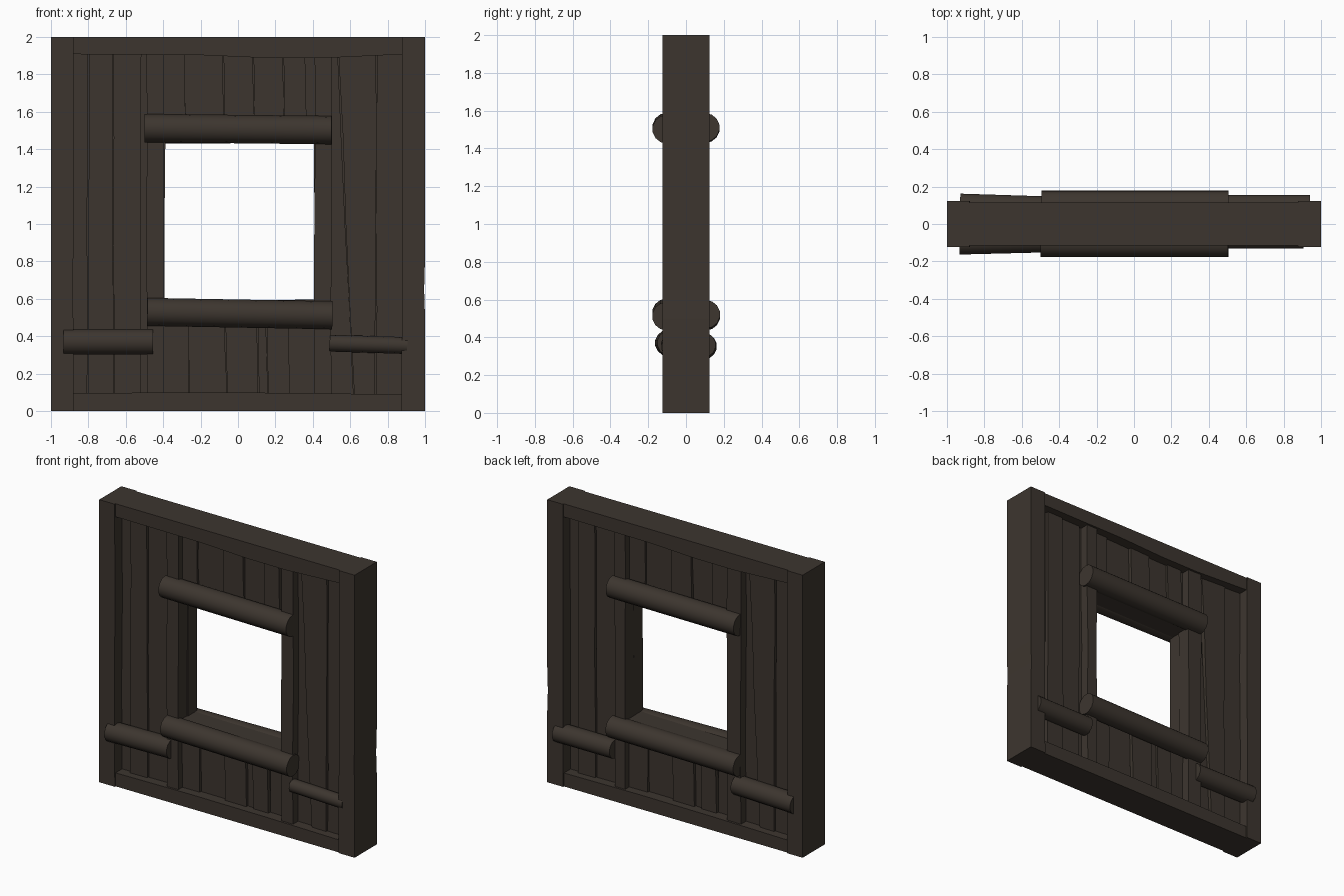
import bpy, bmesh, math, random
from mathutils import Vector, Matrix

if "Cube" in bpy.data.objects:
    bpy.data.objects.remove(bpy.data.objects["Cube"])

random.seed(4)
wood = bpy.data.materials.new("dark_brown_wood")
wood.diffuse_color = (0.046, 0.036, 0.028, 1)
wood.use_nodes = True
wood.node_tree.nodes["Principled BSDF"].inputs["Base Color"].default_value = wood.diffuse_color


def finish(name, bm):
    bmesh.ops.recalc_face_normals(bm, faces=bm.faces)
    me = bpy.data.meshes.new(name)
    bm.to_mesh(me)
    bm.free()
    me.materials.append(wood)
    ob = bpy.data.objects.new(name, me)
    bpy.context.collection.objects.link(ob)
    return ob


def prism(name, outline, y0, y1, turn=False):
    """Extrude an (x, z) outline from y0 to y1; turn rotates it to the back."""
    s = -1 if turn else 1
    bm = bmesh.new()
    a = [bm.verts.new((s * x, s * y0, z)) for x, z in outline]
    b = [bm.verts.new((s * x, s * y1, z)) for x, z in outline]
    bm.faces.new(a)
    bm.faces.new(b[::-1])
    n = len(a)
    for i in range(n):
        j = (i + 1) % n
        bm.faces.new((a[i], b[i], b[j], a[j]))
    return finish(name, bm)


def block(name, x0, x1, z0, z1, y):
    return prism(name, [(x0, z0), (x1, z0), (x1, z1), (x0, z1)], -y, y)


def board(name, bottom, top, z0, z1, depth, turn, wobble=0.004):
    """Upright rough board; bottom and top are (left, right) x positions."""
    steps = 4
    left, right = [], []
    for i in range(steps + 1):
        t = i / steps
        z = z0 + (z1 - z0) * t
        k = wobble if 0 < i < steps else 0
        left.append((bottom[0] + (top[0] - bottom[0]) * t + random.uniform(-k, k), z))
        right.append((bottom[1] + (top[1] - bottom[1]) * t + random.uniform(-k, k), z))
    prism(name, left + right[::-1], 0, -depth, turn)


def log(name, p0, p1, radius):
    p0, p1 = Vector(p0), Vector(p1)
    d = p1 - p0
    m = Matrix.Translation((p0 + p1) / 2) @ d.to_track_quat('Z', 'Y').to_matrix().to_4x4()
    bm = bmesh.new()
    bmesh.ops.create_cone(bm, cap_ends=True, segments=14, radius1=radius,
                          radius2=radius, depth=d.length, matrix=m)
    ob = finish(name, bm)
    bpy.context.view_layer.objects.active = ob
    ob.select_set(True)
    bpy.ops.object.shade_smooth_by_angle(angle=math.radians(40))
    ob.select_set(False)


# Outer frame posts
prism("left_post", [(-1, 0), (-0.878, 0), (-0.882, 0.7), (-0.876, 1.3), (-0.88, 2), (-1, 2)], -0.124, 0.124)
prism("right_post", [(0.875, 0), (1, 0), (1, 0.5), (0.995, 0.65), (1, 0.82), (1, 2), (0.878, 2)], -0.124, 0.124)

# Top and bottom rails, front half and turned back half
for turn in (False, True):
    side = "back" if turn else "front"
    prism(side + "_top_rail", [(-0.9, 2), (-0.9, 1.908), (-0.2, 1.903), (0.15, 1.888),
                               (0.45, 1.887), (0.9, 1.908), (0.9, 2)], 0, -0.115, turn)
    prism(side + "_bottom_rail", [(-0.9, 0), (0.9, 0), (0.9, 0.088), (0.3, 0.097),
                                  (-0.3, 0.1), (-0.9, 0.095)], 0, -0.115, turn)

    # Studs beside the window
    inner_l, inner_r = (-0.406, 0.39) if turn else (-0.397, 0.41)
    board(side + "_left_stud", (-0.485, inner_l), (-0.49, inner_l), 0.09, 1.91, 0.1, turn)
    board(side + "_right_stud", (inner_r, 0.5), (inner_r, 0.5), 0.09, 1.91, 0.1, turn)

    # Side planks: edges given as (bottom x, top x)
    for tag, edges in (("left", [(-0.89, -0.89), (-0.805, -0.80), (-0.665, -0.67), (-0.52, -0.515), (-0.47, -0.47)]),
                       ("right", [(0.48, 0.48), (0.62, 0.535), (0.735, 0.74), (0.89, 0.89)])):
        for i in range(len(edges) - 1):
            (b0, t0), (b1, t1) = edges[i], edges[i + 1]
            depth = (0.042, 0.062, 0.05, 0.036)[i]
            board(f"{side}_{tag}_plank_{i}", (b0 + 0.002, b1 - 0.002), (t0 + 0.002, t1 - 0.002),
                  0.08, 1.92, depth, turn)

    # Short planks above and below the window
    for tag, z0, z1, xs in (("upper", 1.455, 1.92, (-0.41, -0.28, -0.07, 0.09, 0.25, 0.37, 0.42)),
                            ("lower", 0.08, 0.575, (-0.41, -0.26, -0.06, 0.11, 0.16, 0.28, 0.42))):
        for i in range(len(xs) - 1):
            depth = (0.055, 0.04, 0.06, 0.045, 0.058, 0.038)[i]
            lean = 0.01 if 0 < i < 5 else 0
            board(f"{side}_{tag}_plank_{i}", (xs[i] + 0.002, xs[i + 1] - 0.002),
                  (xs[i] - lean + 0.002, xs[i + 1] - lean - 0.002), z0, z1, depth, turn, 0.002)

# Backing core that closes the gaps between planks
block("left_core", -0.9, -0.42, 0.05, 1.95, 0.03)
block("right_core", 0.42, 0.9, 0.05, 1.95, 0.03)
block("upper_core", -0.43, 0.43, 1.48, 1.95, 0.03)
block("lower_core", -0.43, 0.43, 0.05, 0.55, 0.03)

# Flat lintel and sill that line the window opening
block("window_lintel", -0.43, 0.43, 1.443, 1.54, 0.097)
block("window_sill", -0.43, 0.43, 0.48, 0.583, 0.097)

# Logs across the window top and bottom, and short logs on the sides
log("front_lintel_log", (-0.5, -0.102, 1.513), (0.5, -0.102, 1.502), 0.076)
log("front_sill_log", (-0.485, -0.104, 0.53), (0.505, -0.104, 0.512), 0.075)
log("back_lintel_log", (-0.495, 0.102, 1.505), (0.505, 0.102, 1.511), 0.076)
log("back_sill_log", (-0.495, 0.106, 0.512), (0.505, 0.106, 0.522), 0.075)
log("front_left_log", (-0.935, -0.096, 0.37), (-0.455, -0.084, 0.37), 0.069)
log("front_right_log", (0.49, -0.088, 0.363), (0.905, -0.088, 0.35), 0.045)
log("back_left_log", (-0.93, 0.097, 0.352), (-0.455, 0.082, 0.357), 0.067)
log("back_right_log", (0.49, 0.092, 0.36), (0.94, 0.092, 0.36), 0.066)
